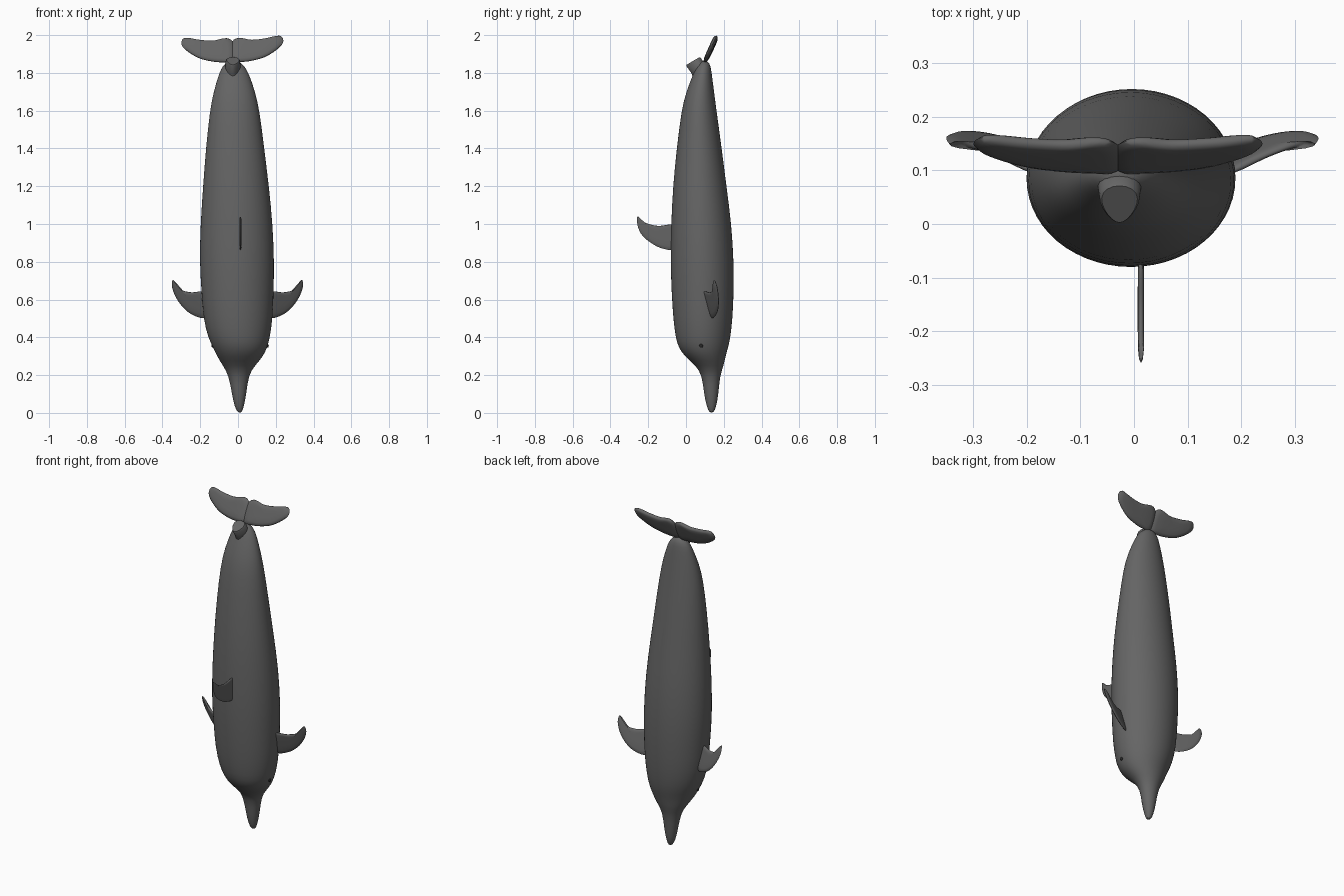
import bpy, bmesh, math
from mathutils import Vector

cube = bpy.data.objects.get("Cube")
if cube:
    bpy.data.objects.remove(cube, do_unlink=True)


def material(name, value):
    mat = bpy.data.materials.new(name)
    mat.use_nodes = True
    color = (value, value, value, 1)
    mat.diffuse_color = color
    mat.node_tree.nodes["Principled BSDF"].inputs["Base Color"].default_value = color
    return mat


skin = material("dark grey skin", 0.13)
eye_mat = material("black eye", 0.02)


def finish(name, bm, mat, subdivide=0, angle=60):
    bmesh.ops.recalc_face_normals(bm, faces=bm.faces)
    mesh = bpy.data.meshes.new(name)
    bm.to_mesh(mesh)
    bm.free()
    mesh.materials.append(mat)
    obj = bpy.data.objects.new(name, mesh)
    bpy.context.collection.objects.link(obj)
    if subdivide:
        mod = obj.modifiers.new("smooth", "SUBSURF")
        mod.levels = mod.render_levels = subdivide
    bpy.ops.object.select_all(action="DESELECT")
    obj.select_set(True)
    bpy.context.view_layer.objects.active = obj
    bpy.ops.object.shade_smooth_by_angle(angle=math.radians(angle))
    return obj


def loft(rings):
    """Skin a list of equal point rings and cap both ends."""
    bm = bmesh.new()
    loops = [[bm.verts.new(p) for p in ring] for ring in rings]
    n = len(loops[0])
    for a, b in zip(loops, loops[1:]):
        for i in range(n):
            j = (i + 1) % n
            bm.faces.new((a[i], a[j], b[j], b[i]))
    bm.faces.new(loops[0])
    bm.faces.new(loops[-1])
    return bm


def spline(points, steps=4):
    """Closed smooth curve through the points."""
    n, out = len(points), []
    for i in range(n):
        a, b, c, d = (Vector(points[(i + k) % n]) for k in (-1, 0, 1, 2))
        for s in range(steps):
            t = s / steps
            out.append(0.5 * (2 * b + (c - a) * t + (2 * a - 5 * b + 4 * c - d) * t * t
                              + (3 * b - a - 3 * c + d) * t ** 3))
    return out


def fin(name, outline, place, thickness):
    """Lens-shaped blade; place(u, v, offset) maps the outline into space."""
    curve = spline(outline)
    mid = sum(curve, Vector((0, 0))) / len(curve)
    bm = bmesh.new()
    n = len(curve)
    rim = [bm.verts.new(place(p.x, p.y, 0)) for p in curve]
    for side in (-1, 1):
        outer = rim
        for scale, depth in ((0.93, 0.6), (0.75, 0.9), (0.4, 1.0)):
            inner = []
            for p in curve:
                q = mid.lerp(p, scale)
                inner.append(bm.verts.new(place(q.x, q.y, side * depth * thickness / 2)))
            for i in range(n):
                j = (i + 1) % n
                bm.faces.new((outer[i], outer[j], inner[j], inner[i]))
            outer = inner
        hub = bm.verts.new(place(mid.x, mid.y, side * thickness / 2))
        for i in range(n):
            bm.faces.new((outer[i], outer[(i + 1) % n], hub))
    return finish(name, bm, skin, angle=80)


# Body and beak: height, right edge, left edge, front edge, back edge
profile = [
    (0.0, 0.0, 0.02, 0.125, 0.145),
    (0.03, -0.018, 0.03, 0.11, 0.16),
    (0.1, -0.032, 0.045, 0.095, 0.172),
    (0.2, -0.05, 0.055, 0.085, 0.18),
    (0.25, -0.08, 0.09, 0.052, 0.2),
    (0.3, -0.112, 0.135, -0.01, 0.21),
    (0.35, -0.135, 0.157, -0.042, 0.225),
    (0.4, -0.16, 0.17, -0.056, 0.236),
    (0.5, -0.185, 0.185, -0.069, 0.248),
    (0.65, -0.195, 0.19, -0.078, 0.254),
    (0.8, -0.205, 0.193, -0.083, 0.254),
    (1.0, -0.2, 0.185, -0.08, 0.242),
    (1.2, -0.186, 0.165, -0.07, 0.215),
    (1.4, -0.171, 0.14, -0.05, 0.19),
    (1.6, -0.15, 0.115, -0.025, 0.162),
    (1.7, -0.13, 0.092, 0.0, 0.149),
    (1.8, -0.1, 0.057, 0.04, 0.136),
    (1.84, -0.08, 0.032, 0.058, 0.13),
    (1.865, -0.05, 0.0, 0.075, 0.115),
]


def ring(z, x0, x1, y0, y1, sides=28):
    return [((x0 + x1) / 2 + (x1 - x0) / 2 * math.cos(a),
             (y0 + y1) / 2 + (y1 - y0) / 2 * math.sin(a), z)
            for a in (2 * math.pi * i / sides for i in range(sides))]


finish("body", loft([ring(*row) for row in profile]), skin, subdivide=1)

# Tail stump: short egg-shaped stalk, cut off obliquely towards the front
axis = Vector((0, 0.86, 0.51))
stump = []
for y, z, length, width in ((0.085, 1.76, 0.04, 0.05), (0.066, 1.82, 0.043, 0.05),
                            (0.04, 1.858, 0.044, 0.045), (0.037, 1.863, 0.04, 0.04)):
    stump.append([Vector((-0.027, y, z)) + axis * length * math.sin(a)
                  + Vector((width * (0.8 + 0.25 * math.sin(a)) * math.cos(a), 0, 0))
                  for a in (2 * math.pi * i / 20 for i in range(20))])
finish("tail_stump", loft(stump), skin, angle=45)

# Tail flukes: two mirrored blades leaning backwards, slightly tilted
fluke = [(-0.005, 1.955), (0.03, 1.985), (0.1, 1.975), (0.175, 1.983), (0.25, 1.997),
         (0.27, 1.97), (0.25, 1.935), (0.185, 1.89), (0.12, 1.868), (0.05, 1.858),
         (-0.005, 1.865)]
for name, s in (("left_fluke", 1), ("right_fluke", -1)):
    def place_fluke(u, v, off, s=s):
        z = v - (0.045 * u if s < 0 else 0)
        return (-0.03 + s * u, 0.1 + (v - 1.86) * 0.45 + off * 0.9, z - off * 0.4)
    fin(name, fluke, place_fluke, 0.026)

# Dorsal fin: swept blade on the front
dorsal = [(-0.257, 1.04), (-0.232, 1.015), (-0.19, 0.998), (-0.14, 0.99), (-0.06, 0.995),
          (-0.05, 0.93), (-0.06, 0.865), (-0.13, 0.872), (-0.185, 0.9), (-0.232, 0.94),
          (-0.256, 0.99)]
fin("dorsal_fin", dorsal, lambda u, v, off: (0.013 + off, u, v), 0.012)

# Flippers: mirrored blades angled away from the body
flipper = [(0.341, 0.705), (0.322, 0.668), (0.29, 0.648), (0.24, 0.638), (0.17, 0.64),
           (0.15, 0.57), (0.17, 0.505), (0.23, 0.515), (0.283, 0.553), (0.325, 0.61),
           (0.347, 0.67)]
for name, s in (("left_flipper", 1), ("right_flipper", -1)):
    def place_flipper(u, v, off, s=s):
        y = 0.1 + (0.645 - v) * 0.3 + (u - 0.19) * 0.45
        return (s * (u - off * 0.4) - 0.003, y + off * 0.9, v)
    fin(name, flipper, place_flipper, 0.016)

# Eyes: small flattened beads on the sides of the head
for name, s in (("left_eye", 1), ("right_eye", -1)):
    bm = bmesh.new()
    bmesh.ops.create_uvsphere(bm, u_segments=12, v_segments=8, radius=0.01)
    bmesh.ops.scale(bm, vec=(0.6, 1, 1), verts=bm.verts)
    bmesh.ops.translate(bm, vec=(0.011 + s * 0.146, 0.08, 0.355), verts=bm.verts)
    finish(name, bm, eye_mat)
